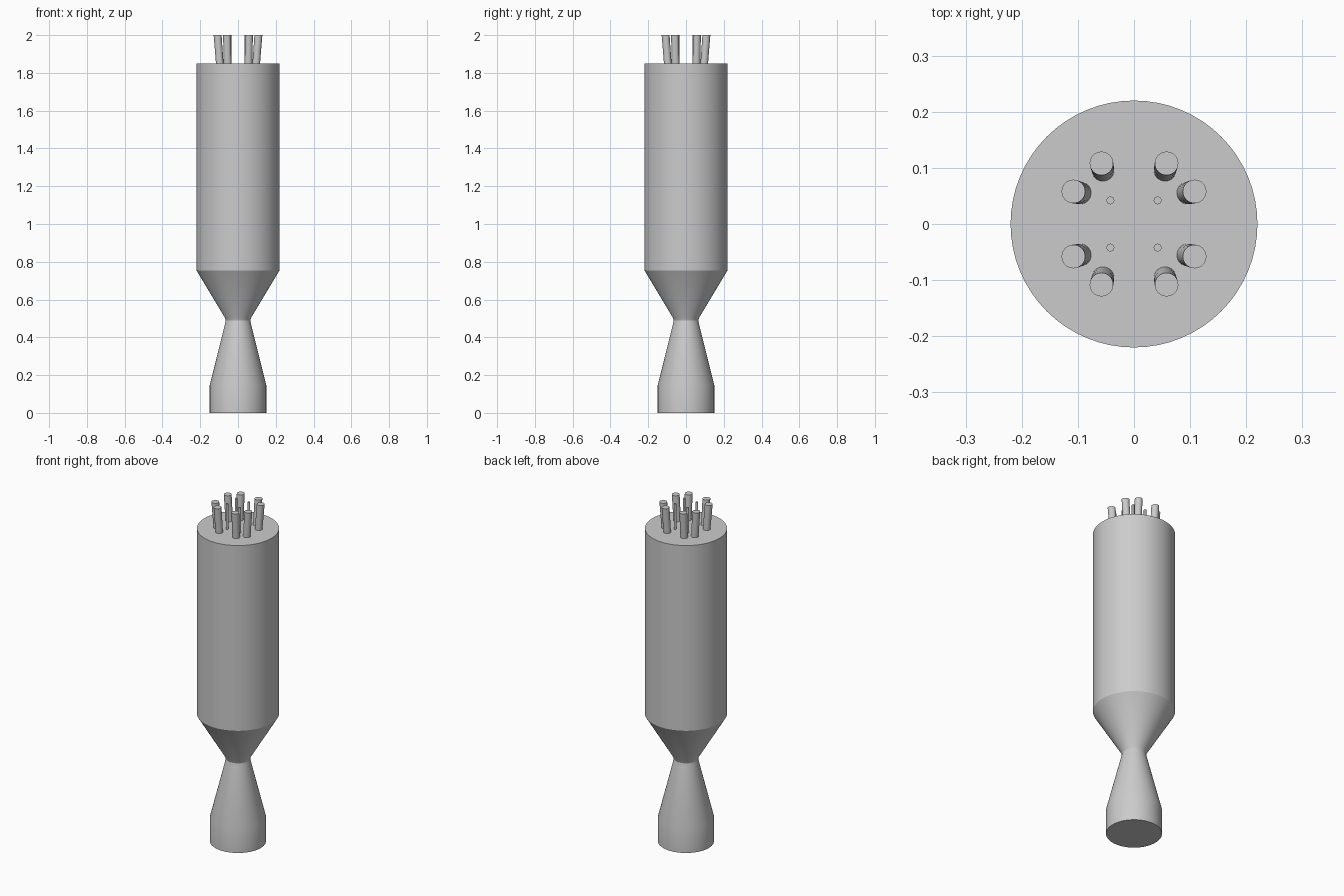
import bpy
import bmesh
import math
from mathutils import Vector

SEGMENTS = 64
TOP = 2.0
DECK = 1.85

cube = bpy.data.objects.get("Cube")
if cube:
    bpy.data.objects.remove(cube, do_unlink=True)

grey = bpy.data.materials.new("plain grey")
grey.use_nodes = True
grey.diffuse_color = (0.6, 0.6, 0.6, 1)
grey.node_tree.nodes["Principled BSDF"].inputs["Base Color"].default_value = (0.6, 0.6, 0.6, 1)


def loft(name, rings, segments):
    """Join (centre, radius) circles into a capped solid."""
    bm = bmesh.new()
    loops = []
    for centre, radius in rings:
        loop = []
        for i in range(segments):
            a = math.tau * i / segments
            loop.append(bm.verts.new(Vector(centre) + radius * Vector((math.cos(a), math.sin(a), 0))))
        loops.append(loop)
    for low, high in zip(loops, loops[1:]):
        for i in range(segments):
            j = (i + 1) % segments
            bm.faces.new((low[i], low[j], high[j], high[i]))
    bm.faces.new(loops[0][::-1])
    bm.faces.new(loops[-1])
    mesh = bpy.data.meshes.new(name)
    bm.to_mesh(mesh)
    bm.free()
    mesh.materials.append(grey)
    obj = bpy.data.objects.new(name, mesh)
    bpy.context.collection.objects.link(obj)
    bpy.ops.object.select_all(action='DESELECT')
    obj.select_set(True)
    bpy.context.view_layer.objects.active = obj
    bpy.ops.object.shade_smooth_by_angle(angle=math.radians(29))
    return obj


# Chamber body with throat and flared nozzle
profile = [(0.15, 0), (0.15, 0.145), (0.068, 0.475), (0.065, 0.49),
           (0.07, 0.505), (0.22, 0.755), (0.22, DECK)]
loft("chamber_and_nozzle", [((0, 0, z), r) for r, z in profile], SEGMENTS)

# Splayed feed pipes in pairs and one thin rod in each quadrant
for sx, side in ((-1, "right"), (1, "left")):
    for sy, end in ((-1, "front"), (1, "back")):
        tag = f"{end}_{side}"
        loft(f"inner_pipe_{tag}", [((sx * 0.055, sy * 0.095, DECK - 0.02), 0.02),
                                   ((sx * 0.058, sy * 0.108, TOP), 0.021)], 32)
        loft(f"outer_pipe_{tag}", [((sx * 0.095, sy * 0.055, DECK - 0.02), 0.02),
                                   ((sx * 0.108, sy * 0.058, TOP), 0.021)], 32)
        loft(f"thin_rod_{tag}", [((sx * 0.042, sy * 0.042, DECK - 0.02), 0.007),
                                 ((sx * 0.042, sy * 0.042, TOP), 0.007)], 16)
